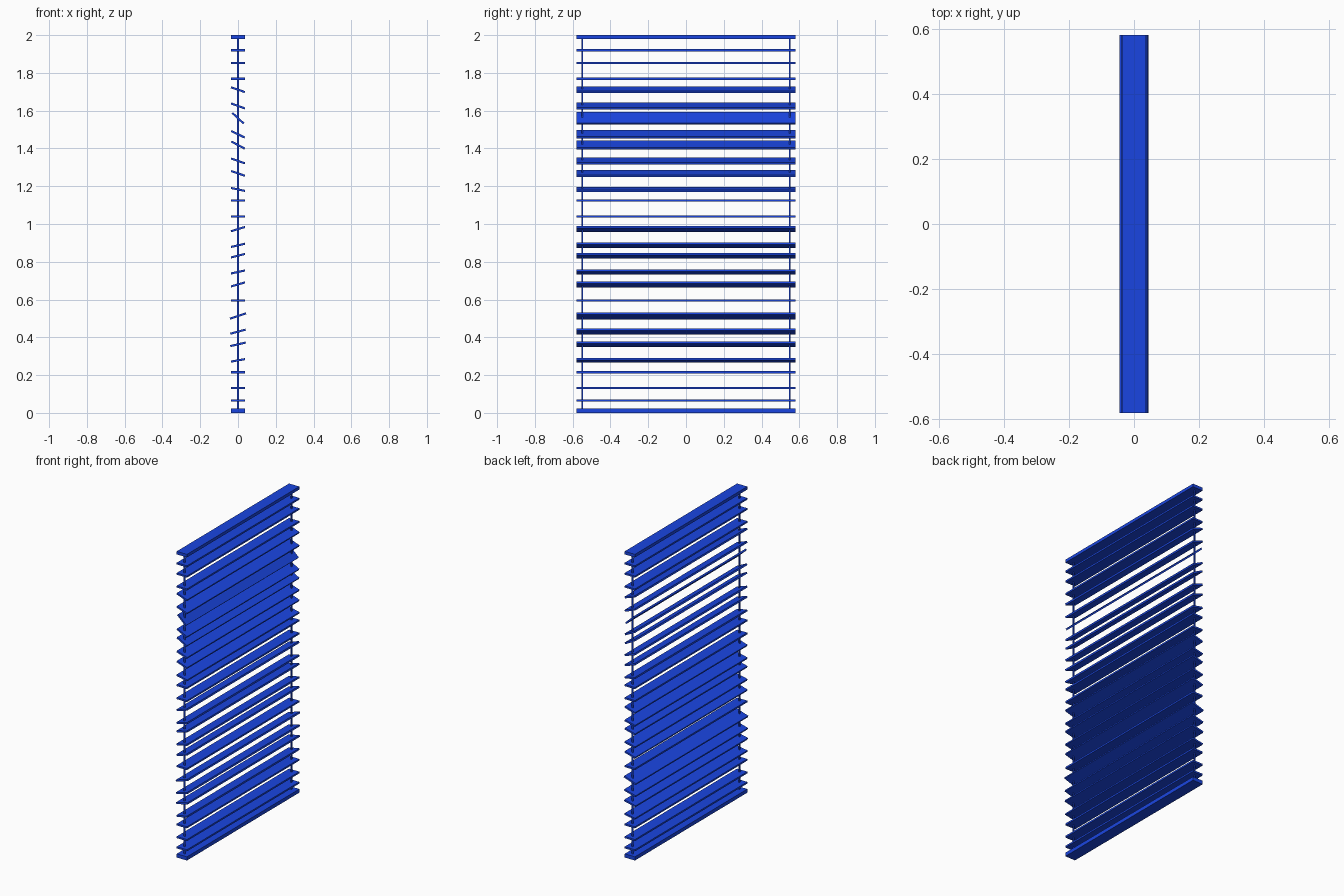
import bpy, math

if "Cube" in bpy.data.objects:
    bpy.data.objects.remove(bpy.data.objects["Cube"])

blue = bpy.data.materials.new("blind_blue")
blue.diffuse_color = (0.01, 0.06, 0.75, 1)
blue.use_nodes = True
blue.node_tree.nodes["Principled BSDF"].inputs["Base Color"].default_value = blue.diffuse_color


def box(name, size, loc, tilt=0):
    # Box of a given size, tilted about the long (y) axis; positive raises +x
    bpy.ops.mesh.primitive_cube_add(size=1, location=loc,
                                    rotation=(0, -math.radians(tilt), 0))
    ob = bpy.context.object
    ob.name = name
    ob.scale = size
    ob.data.materials.append(blue)
    return ob


LENGTH = 1.16
WIDTH = 0.074
THICK = 0.011

# Head and bottom rails
box("head_rail", (WIDTH, LENGTH, 0.02), (0, 0, 1.99))
box("bottom_rail", (WIDTH, LENGTH, 0.024), (0, 0, 0.012))

# Slats: height, tilt in degrees
slats = [
    (1.92, 0), (1.853, 0), (1.769, 0), (1.711, -19), (1.625, -20),
    (1.56, -43), (1.475, -26), (1.418, -28), (1.334, -19), (1.268, -19),
    (1.183, -12), (1.125, 0), (1.04, 0), (0.973, 17), (0.887, 13),
    (0.832, 14), (0.746, 12), (0.68, 16), (0.596, 0), (0.513, 18),
    (0.43, 15), (0.363, 13), (0.278, 10), (0.215, 0), (0.132, 0), (0.065, 0),
]
for i, (z, tilt) in enumerate(slats):
    # The lower tilted slats are a little wider
    width = {0.513: 0.09, 0.43: 0.084, 0.363: 0.084}.get(z, WIDTH + 0.0002 * abs(tilt))
    box(f"slat_{i + 1:02d}", (width, LENGTH, THICK), (0, 0, z), tilt)

# Two lift cords running from rail to rail
for side, y in (("left", -0.55), ("right", 0.55)):
    box(f"cord_{side}", (0.009, 0.008, 1.97), (0, y, 1.0))
